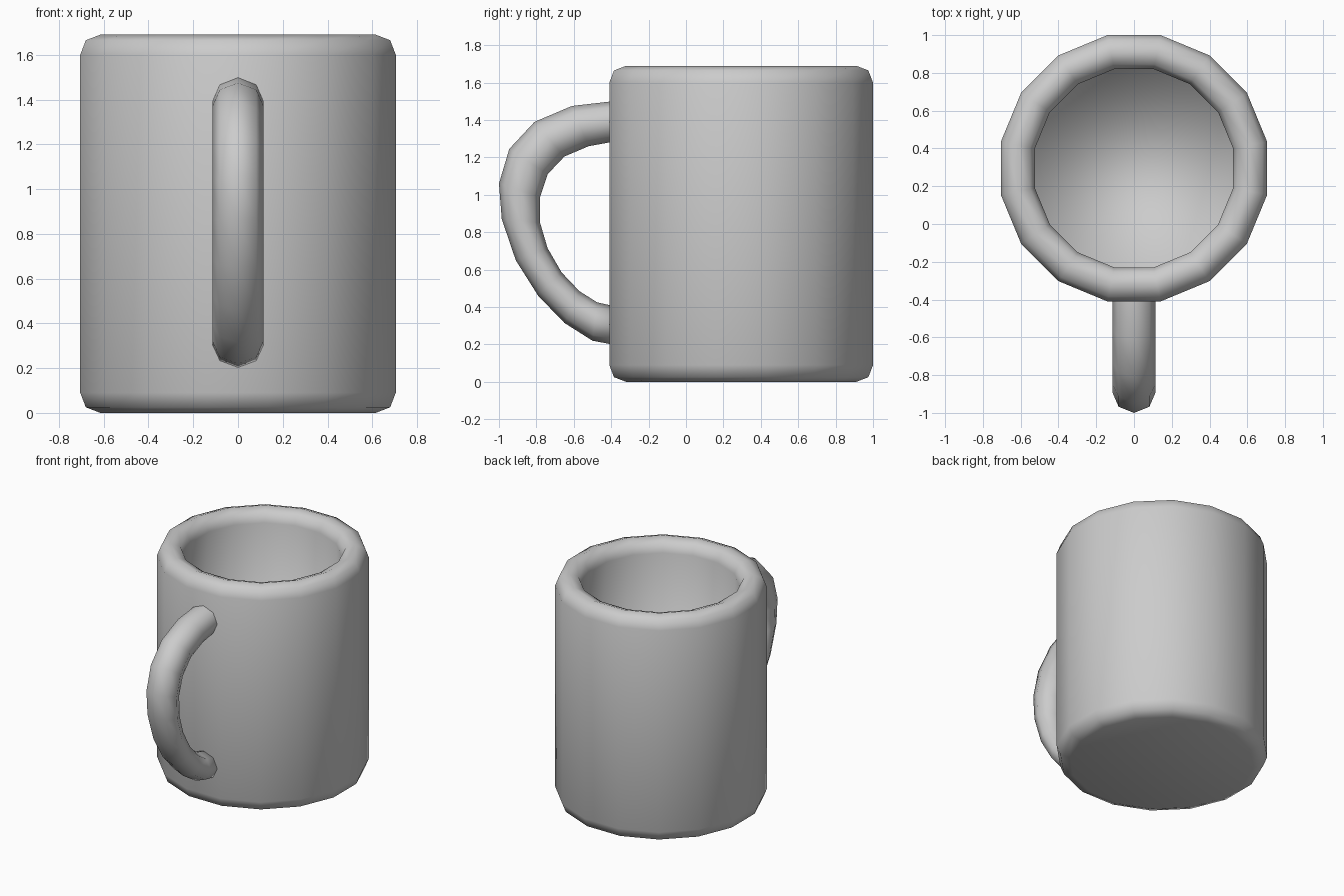
import bpy, bmesh, math
from mathutils import Vector

if "Cube" in bpy.data.objects:
    bpy.data.objects.remove(bpy.data.objects["Cube"])


def loft(name, rings):
    """Skin a series of closed rings, cap both ends and shade smooth."""
    bm = bmesh.new()
    loops = [[bm.verts.new(p) for p in ring] for ring in rings]
    n = len(loops[0])
    for a, b in zip(loops, loops[1:]):
        for i in range(n):
            j = (i + 1) % n
            bm.faces.new((a[i], a[j], b[j], b[i]))
    bm.faces.new(loops[0])
    bm.faces.new(loops[-1])
    bmesh.ops.recalc_face_normals(bm, faces=bm.faces)
    for f in bm.faces:
        f.smooth = True
    mesh = bpy.data.meshes.new(name)
    bm.to_mesh(mesh)
    bm.free()
    obj = bpy.data.objects.new(name, mesh)
    bpy.context.collection.objects.link(obj)
    return obj


# Cup: 16-sided wall with rounded foot and rim, hollow inside
SIDES, CENTRE_Y = 16, 0.295
profile = [  # (distance to flat side, height)
    (0.615, 0.0), (0.68, 0.025), (0.705, 0.09),
    (0.705, 1.60), (0.68, 1.665), (0.615, 1.69),
    (0.55, 1.665), (0.525, 1.60), (0.525, 0.18),
]


def cup_ring(apothem, z):
    r = apothem / math.cos(math.pi / SIDES)
    angles = [(i + 0.5) * math.tau / SIDES for i in range(SIDES)]
    return [(r * math.cos(a), CENTRE_Y + r * math.sin(a), z) for a in angles]


loft("cup", [cup_ring(*p) for p in profile])

# Handle: octagonal tube, given by outer and inner edge (y, z) at each section
sections = [
    ((-0.34, 1.505), (-0.34, 1.285)), ((-0.42, 1.497), (-0.41, 1.28)),
    ((-0.61, 1.475), (-0.52, 1.26)), ((-0.81, 1.39), (-0.65, 1.205)),
    ((-0.945, 1.245), (-0.74, 1.11)), ((-1.0, 1.06), (-0.78, 0.99)),
    ((-0.985, 0.87), (-0.78, 0.85)), ((-0.91, 0.65), (-0.74, 0.715)),
    ((-0.79, 0.46), (-0.665, 0.585)), ((-0.65, 0.315), (-0.57, 0.485)),
    ((-0.50, 0.22), (-0.475, 0.425)), ((-0.34, 0.19), (-0.34, 0.395)),
]


def handle_ring(outer, inner):
    o, i = Vector((0, *outer)), Vector((0, *inner))
    mid, half = (o + i) / 2, (o - i) / 2
    across = Vector((0.115, 0, 0))
    angles = [k * math.tau / 8 for k in range(8)]
    return [mid + half * math.cos(a) + across * math.sin(a) for a in angles]


loft("handle", [handle_ring(*s) for s in sections])
